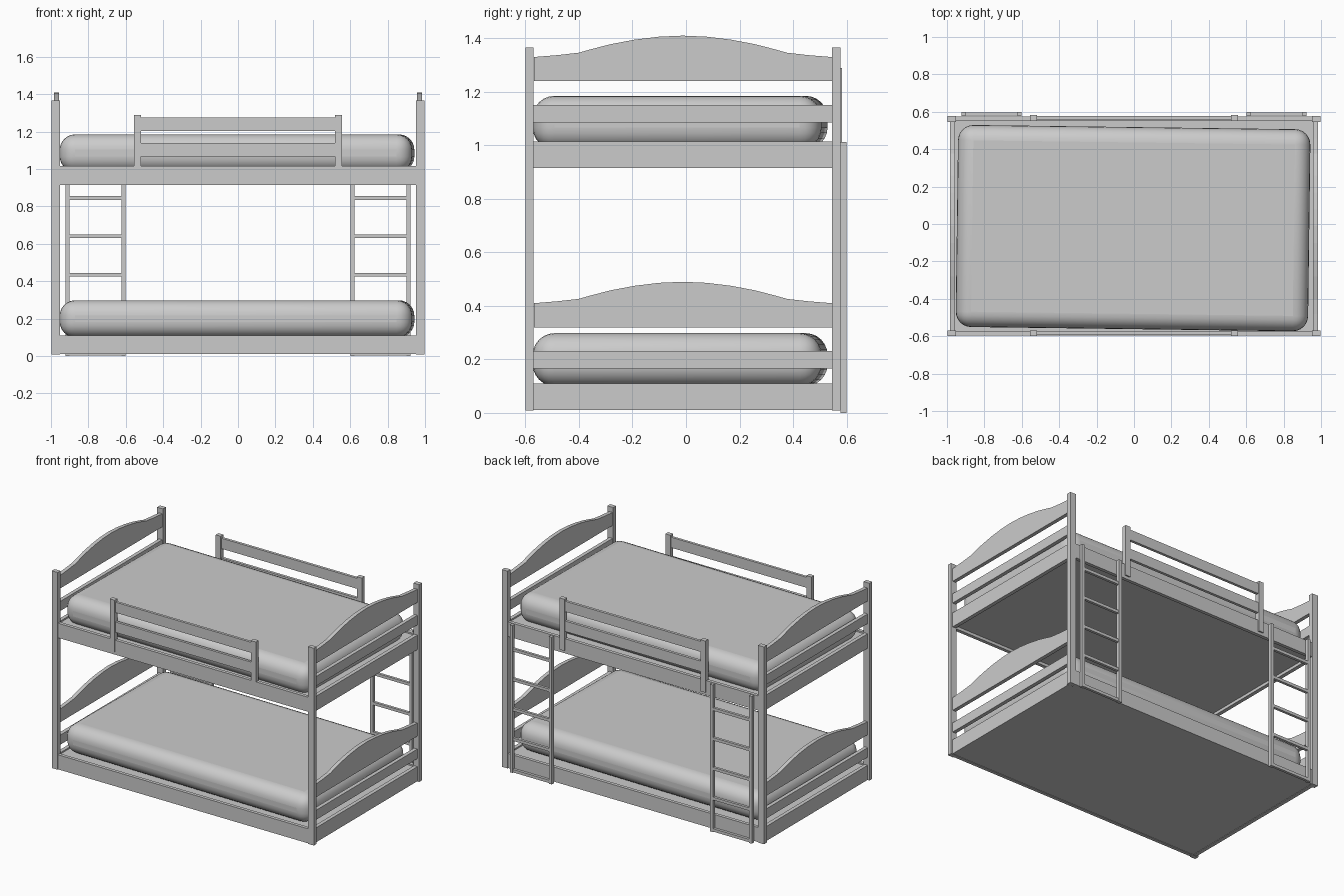
import bpy, bmesh, math

if "Cube" in bpy.data.objects:
    bpy.data.objects.remove(bpy.data.objects["Cube"])


def box(name, x0, x1, y0, y1, z0, z1):
    bm = bmesh.new()
    bmesh.ops.create_cube(bm, size=1)
    for v in bm.verts:
        v.co = ((x0 + x1) / 2 + v.co.x * (x1 - x0),
                (y0 + y1) / 2 + v.co.y * (y1 - y0),
                (z0 + z1) / 2 + v.co.z * (z1 - z0))
    me = bpy.data.meshes.new(name)
    bm.to_mesh(me)
    bm.free()
    ob = bpy.data.objects.new(name, me)
    bpy.context.collection.objects.link(ob)
    return ob


def xbox(name, x0, x1, *yz):
    # the same box on the left and right
    box(name + "_right", x0, x1, *yz)
    box(name + "_left", -x1, -x0, *yz)


def end_panel(name, x0, x1, profile):
    # arched panel: y-z profile extruded along x
    bm = bmesh.new()
    face = bm.faces.new([bm.verts.new((x0, y, z)) for y, z in profile])
    ext = bmesh.ops.extrude_face_region(bm, geom=[face])
    for v in ext["geom"]:
        if isinstance(v, bmesh.types.BMVert):
            v.co.x = x1
    bmesh.ops.recalc_face_normals(bm, faces=bm.faces)
    me = bpy.data.meshes.new(name)
    bm.to_mesh(me)
    bm.free()
    ob = bpy.data.objects.new(name, me)
    bpy.context.collection.objects.link(ob)


def mattress(name, z0, z1):
    ob = box(name, -0.942, 0.942, -0.54, 0.54, z0, z1)
    ob.location = (-0.005, -0.022, 0)
    ob.rotation_euler.z = math.radians(-0.75)
    mod = ob.modifiers.new("round", 'BEVEL')
    mod.width = 0.082
    mod.segments = 6
    bpy.context.view_layer.objects.active = ob
    ob.select_set(True)
    bpy.ops.object.shade_smooth_by_angle(angle=math.radians(40))
    ob.select_set(False)


# corner posts
xbox("front_post", 0.953, 0.997, -0.60, -0.57, 0.008, 1.365)
xbox("back_post", 0.953, 0.997, 0.545, 0.577, 0.008, 1.365)

# half outline of the arched top: distance from the middle, height above the panel base
arch = [(0.557, 0.09), (0.47, 0.097), (0.39, 0.106), (0.34, 0.12), (0.27, 0.138),
        (0.18, 0.155), (0.09, 0.166)]
yc = -0.012

# two bunks
for level, z, mat in (("lower", 0.01, (0.10, 0.298)), ("upper", 0.915, (0.985, 1.185))):
    base = 0.32 if level == "lower" else 1.24
    slat = 0.165 if level == "lower" else 1.085
    box(level + "_front_rail", -0.953, 0.953, -0.597, -0.574, z, z + 0.1)
    box(level + "_back_rail", -0.953, 0.953, 0.551, 0.574, z, z + 0.1)
    xbox(level + "_end_rail", 0.958, 0.984, -0.57, 0.545, z, z + 0.1)
    xbox(level + "_end_slat", 0.958, 0.984, -0.57, 0.545, slat, slat + 0.066)
    profile = [(yc - 0.557, base)]
    profile += [(yc - d, base + h) for d, h in arch] + [(yc, base + 0.17)]
    profile += [(yc + d, base + h) for d, h in reversed(arch)] + [(yc + 0.557, base)]
    end_panel(level + "_headboard", -0.984, -0.958, profile)
    end_panel(level + "_footboard", 0.958, 0.984, profile)
    deck = z + (0.003 if level == "lower" else 0.02)
    box(level + "_deck", -0.96, 0.96, -0.575, 0.552, deck, z + 0.09)
    mattress(level + "_mattress", *mat)

# guard rails on the front and back of the upper bunk
for side, y0, y1 in (("front", -0.60, -0.57), ("back", 0.552, 0.583)):
    xbox(side + "_guard_post", 0.518, 0.556, y0, y1, 0.935, 1.29)
    for i, z in enumerate((1.067, 1.203)):
        box(f"{side}_guard_rail_{i}", -0.52, 0.52, y0 + 0.006, y1 - 0.006, z, z + 0.072)

# two ladders on the back
xbox("ladder_outer_stile", 0.90, 0.921, 0.577, 0.60, 0.0, 1.013)
xbox("ladder_inner_stile", 0.602, 0.624, 0.577, 0.60, 0.0, 1.013)
for i, z in enumerate((0.003, 0.22, 0.425, 0.63, 0.835)):
    xbox(f"ladder_rung_{i}", 0.622, 0.902, 0.579, 0.597, z, z + 0.02)
